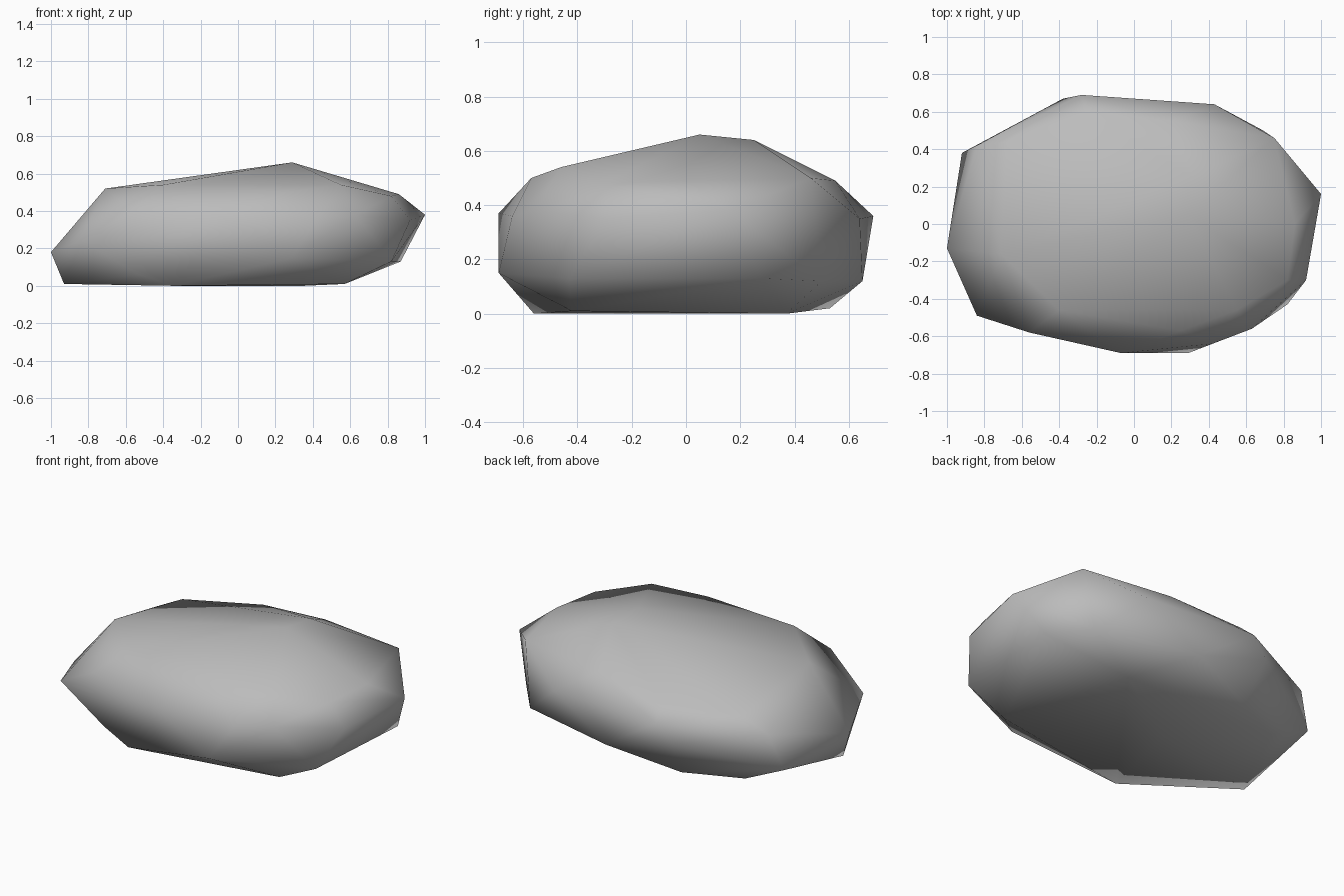
import bpy
import bmesh

cube = bpy.data.objects.get("Cube")
if cube:
    bpy.data.objects.remove(cube, do_unlink=True)


def make_material(name, color):
    material = bpy.data.materials.new(name)
    material.use_nodes = True
    material.diffuse_color = color
    shader = material.node_tree.nodes["Principled BSDF"]
    shader.inputs["Base Color"].default_value = color
    shader.inputs["Roughness"].default_value = 0.9
    return material


def make_boulder(name, corner_groups, material):
    """Wrap a tight convex skin around the given corners, shaded smooth."""
    bm = bmesh.new()
    for group in corner_groups:
        for corner in group:
            bm.verts.new(corner)
    hull = bmesh.ops.convex_hull(bm, input=bm.verts[:], use_existing_faces=False)
    # drop corners that fell inside the skin
    unused = [v for v in bm.verts if v.is_valid and not v.link_faces]
    bmesh.ops.delete(bm, geom=unused, context='VERTS')
    bmesh.ops.recalc_face_normals(bm, faces=bm.faces[:])
    for face in bm.faces:
        face.smooth = True
    mesh = bpy.data.meshes.new(name)
    bm.to_mesh(mesh)
    bm.free()
    mesh.materials.append(material)
    boulder = bpy.data.objects.new(name, mesh)
    bpy.context.collection.objects.link(boulder)
    return boulder


# Flat underside that rests on the ground
underside = [
    (-.93, -.17, .01), (-.66, .38, .01), (-.34, .53, .02), (.35, .37, 0),
    (.57, -.42, .01), (-.34, -.56, 0), (-.2, 0, 0),
]

# Undercut corners just above the ground
undercut = [
    (.08, .65, .12), (.69, .5, .12), (.87, .28, .13), (.82, -.43, .13),
    (.29, -.69, .15), (-.53, -.52, .06), (-.92, .38, .13),
]

# Widest corners around the middle
girth = [
    (-1, -.13, .18), (-.84, -.49, .24), (-.07, -.69, .37), (.42, -.64, .36),
    (.63, -.56, .38), (.92, -.3, .35), (1, .16, .38), (.43, .64, .35),
    (-.28, .69, .36), (-.38, .67, .25), (-.84, .42, .34),
]

# Sloping shoulders
shoulders = [
    (-.56, -.58, .4), (.25, -.57, .5), (.82, -.3, .48), (.86, 0, .49),
    (.75, .46, .5), (.2, .55, .49), (-.25, .6, .44), (-.68, .44, .42),
]

# Crown of the stone, leaning to one side
crown = [
    (-.71, -.16, .52), (-.4, -.46, .54), (.55, -.46, .54),
    (.29, .05, .66), (.31, .25, .64),
]

stone_grey = make_material("stone_grey", (0.5, 0.5, 0.5, 1))
make_boulder("boulder", [underside, undercut, girth, shoulders, crown], stone_grey)
